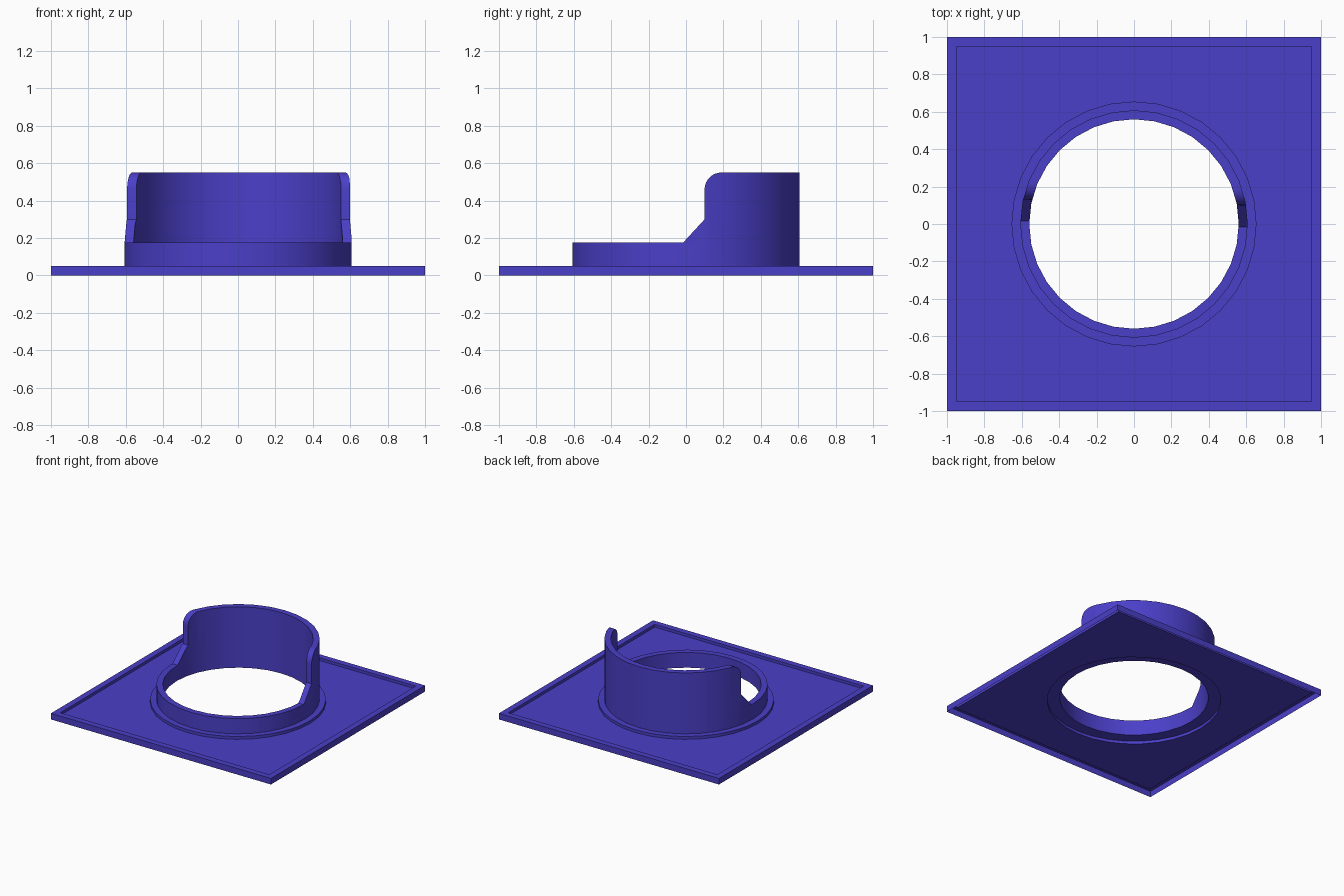
import bpy, bmesh
from math import sin, cos, pi, radians

if "Cube" in bpy.data.objects:
    bpy.data.objects.remove(bpy.data.objects["Cube"])

SEG = 32
mat = bpy.data.materials.new("indigo")
mat.diffuse_color = (0.07, 0.05, 0.58, 1)
mat.use_nodes = True
mat.node_tree.nodes["Principled BSDF"].inputs["Base Color"].default_value = mat.diffuse_color


def circle(r, z):
    return [(r * cos(2 * pi * i / SEG), r * sin(2 * pi * i / SEG), z) for i in range(SEG)]


def square(h, z):
    # unit circle directions pushed out to a square
    pts = circle(1, z)
    return [(x * h / max(abs(x), abs(y)), y * h / max(abs(x), abs(y)), z) for x, y, z in pts]


def finish(name, bm):
    mesh = bpy.data.meshes.new(name)
    bm.to_mesh(mesh)
    bm.free()
    ob = bpy.data.objects.new(name, mesh)
    bpy.context.collection.objects.link(ob)
    mesh.materials.append(mat)
    return ob


def loft(name, loops, closed=False):
    bm = bmesh.new()
    rings = [[bm.verts.new(p) for p in loop] for loop in loops]
    pairs = list(zip(rings, rings[1:]))
    if closed:
        pairs.append((rings[-1], rings[0]))
    for a, b in pairs:
        for i in range(SEG):
            j = (i + 1) % SEG
            bm.faces.new((a[i], a[j], b[j], b[i]))
    if closed:
        bmesh.ops.recalc_face_normals(bm, faces=bm.faces)
    return finish(name, bm)


def select_only(ob):
    bpy.ops.object.select_all(action='DESELECT')
    ob.select_set(True)
    bpy.context.view_layer.objects.active = ob


# thin pressed base plate: raised border, recessed panel, raised flange ring
plate = loft("base_plate", [
    square(1, 0), square(1, 0.05), square(0.95, 0.05), square(0.95, 0.027),
    circle(0.655, 0.027), circle(0.655, 0.05), circle(0.608, 0.05)])

# tubular collar
collar = loft("collar", [
    circle(0.608, 0.05), circle(0.608, 0.55), circle(0.56, 0.55), circle(0.56, 0.05)], closed=True)

# side profile of the front cut-away: low lip, ramp, upright, rounded corner
profile = [(-1, 0.175), (0.0, 0.175), (0.115, 0.30)]
for k in range(9):
    a = pi - k * pi / 16
    profile.append((0.205 + 0.09 * cos(a), 0.4603 + 0.09 * sin(a)))
profile += [(0.205, 0.7), (-1, 0.7)]

bm = bmesh.new()
face = bm.faces.new([bm.verts.new((-1, y, z)) for y, z in profile])
ext = bmesh.ops.extrude_face_region(bm, geom=[face], use_keep_orig=True)
bmesh.ops.translate(bm, vec=(2, 0, 0),
                    verts=[g for g in ext["geom"] if isinstance(g, bmesh.types.BMVert)])
bmesh.ops.recalc_face_normals(bm, faces=bm.faces)
cutter = finish("collar_cutter", bm)
cutter.rotation_euler.z = radians(-1.5)
cutter.hide_render = True
bpy.context.view_layer.update()

# cut the collar, then drop the cutter
mod = collar.modifiers.new("cutaway", 'BOOLEAN')
mod.operation = 'DIFFERENCE'
mod.solver = 'EXACT'
mod.object = cutter
select_only(collar)
bpy.ops.object.modifier_apply(modifier=mod.name)
bpy.data.objects.remove(cutter, do_unlink=True)

# smooth round walls, keep hard corners
for ob in (plate, collar):
    select_only(ob)
    bpy.ops.object.shade_smooth_by_angle(angle=radians(30))
